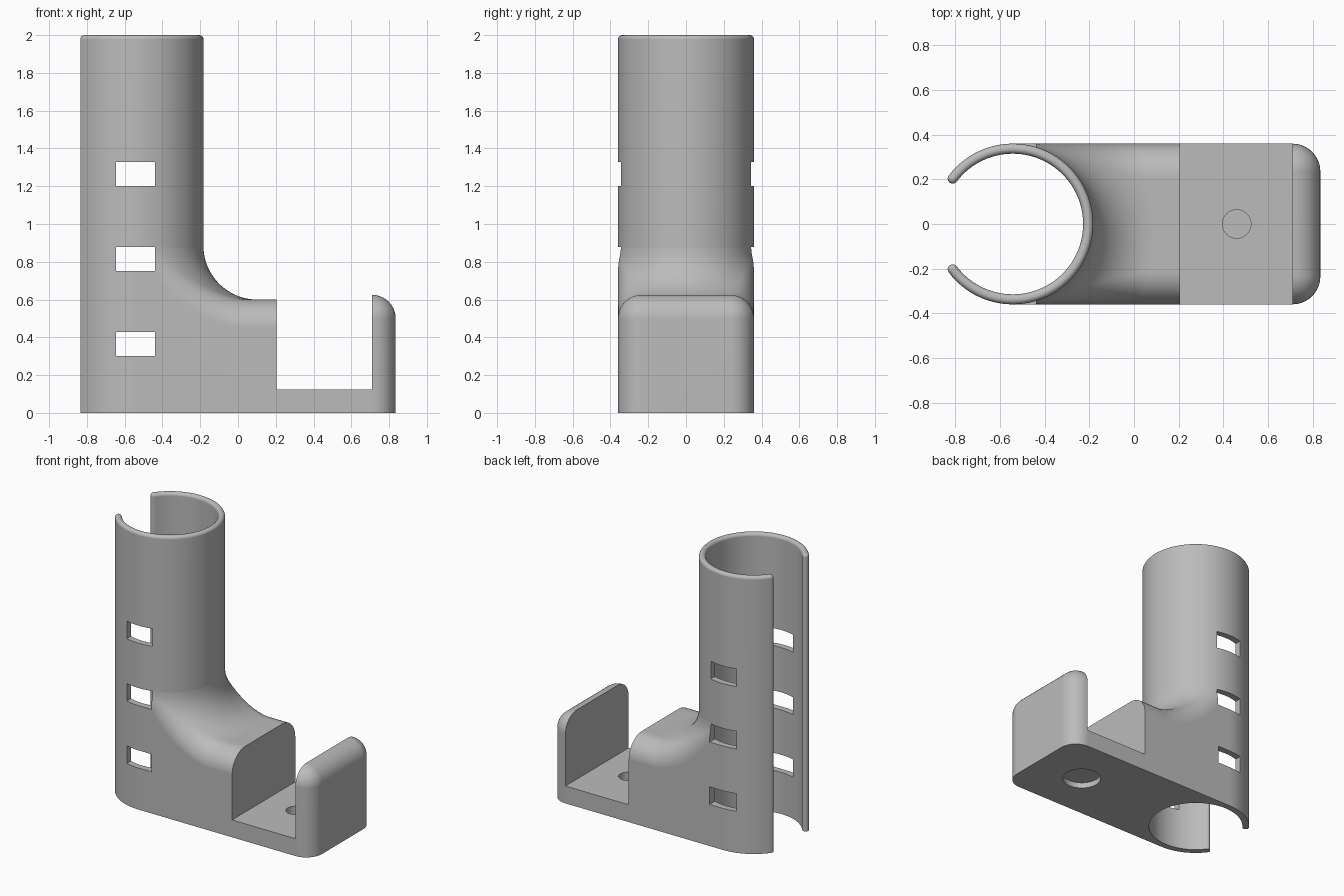
import bpy, bmesh
from math import sin, cos, pi, hypot, radians, sqrt

default = bpy.data.objects.get("Cube")
if default:
    bpy.data.objects.remove(default, do_unlink=True)

grey = bpy.data.materials.new("matte_grey")
grey.use_nodes = True
COLOUR = (0.5, 0.5, 0.5, 1)
grey.diffuse_color = COLOUR
bsdf = grey.node_tree.nodes["Principled BSDF"]
bsdf.inputs["Base Color"].default_value = COLOUR
bsdf.inputs["Roughness"].default_value = 0.7

TX = -0.543            # tube axis
R, WALL = 0.36, 0.045  # tube outer radius and wall thickness
HALF = 0.36            # half width of the body
BLOCK_TOP, BLOCK_END = 0.6, 0.205
BLEND = 0.285          # concave blend between tube and block
EDGE = 0.15            # rounding of the block's upper edges
TRAY_TOP, LIP_IN, LIP_OUT, LIP_TOP = 0.125, 0.71, 0.835, 0.625


def make(name, bm):
    bmesh.ops.recalc_face_normals(bm, faces=bm.faces)
    mesh = bpy.data.meshes.new(name)
    bm.to_mesh(mesh)
    bm.free()
    mesh.materials.append(grey)
    obj = bpy.data.objects.new(name, mesh)
    bpy.context.collection.objects.link(obj)
    return obj


def activate(obj):
    bpy.ops.object.select_all(action='DESELECT')
    obj.select_set(True)
    bpy.context.view_layer.objects.active = obj


def cut(obj, cutter):
    activate(obj)
    mod = obj.modifiers.new("cut", 'BOOLEAN')
    mod.operation, mod.solver, mod.object = 'DIFFERENCE', 'EXACT', cutter
    bpy.ops.object.modifier_apply(modifier=mod.name)


def finish(obj):
    activate(obj)
    bpy.ops.object.shade_smooth_by_angle(angle=radians(30))
    mod = obj.modifiers.new("normals", 'WEIGHTED_NORMAL')
    mod.keep_sharp = True


def add_box(bm, x0, x1, y0, y1, z0, z1):
    verts = bmesh.ops.create_cube(bm, size=1)["verts"]
    for v in verts:
        v.co = ((x0 + x1) / 2 + v.co.x * (x1 - x0),
                (y0 + y1) / 2 + v.co.y * (y1 - y0),
                (z0 + z1) / 2 + v.co.z * (z1 - z0))


def add_cylinder(bm, x, radius, z0, z1):
    verts = bmesh.ops.create_cone(bm, cap_ends=True, segments=48, radius1=radius,
                                  radius2=radius, depth=z1 - z0)["verts"]
    bmesh.ops.translate(bm, verts=verts, vec=(x, 0, (z0 + z1) / 2))


# Split tube: a C-shaped section with round ends, lofted up to a rounded rim
def c_section(h):
    mid, end = R - WALL / 2, radians(143)
    n, caps = 80, 8
    pts = []
    for side in (1, -1):
        for i in range(n + 1):
            a = side * end * (2 * i / n - 1)
            pts.append((TX + (mid + side * h) * cos(a), (mid + side * h) * sin(a)))
        a = side * end
        for i in range(1, caps):
            b = a + (0 if side > 0 else pi) + pi * i / caps
            pts.append((TX + mid * cos(a) + h * cos(b), mid * sin(a) + h * sin(b)))
    return pts


bm = bmesh.new()
h = WALL / 2
levels = [(0, h)] + [(2 - h + h * sin(radians(a)), h * cos(radians(a)))
                     for a in (0, 17, 34, 51, 68, 85)]
rings = [[bm.verts.new((x, y, z)) for x, y in c_section(w)] for z, w in levels]
for low, high in zip(rings, rings[1:]):
    for i in range(len(low)):
        bm.faces.new((low[i - 1], low[i], high[i], high[i - 1]))
bm.faces.new(rings[0])
bm.faces.new(rings[-1])
tube = make("split_tube", bm)


# Block: top surface blends into the tube, with rounded long edges
def inside(x, y, z):
    r = max(hypot(x - TX, y), 0.001)
    reach = max(R + BLEND - r, 0)
    rise = BLOCK_TOP + BLEND - z
    dist = max(hypot(reach, rise), 0.001)
    s = dist - BLEND
    if s < 0:
        return False
    c = min(reach / dist * abs(y) / r, 0.9999)
    p, q = EDGE - (HALF - abs(y)), EDGE - s
    if p > c * q and q > c * p:
        return (p * p + q * q - 2 * c * p * q) / (1 - c * c) <= EDGE ** 2
    return True


def top_height(x, y):
    low, high = 0.2, BLOCK_TOP + BLEND
    for _ in range(30):
        z = (low + high) / 2
        if inside(x, y, z):
            low = z
        else:
            high = z
    return low


bm = bmesh.new()
ROWS, COLS = 48, 48
top, bottom = [], []
for j in range(ROWS + 1):
    y = HALF * sin(pi / 2 * (2 * j / ROWS - 1))
    start = TX + sqrt(max((R - 0.002) ** 2 - y * y, 0))
    xs = [start + (BLOCK_END - start) * (i / COLS) ** 1.5 for i in range(COLS + 1)]
    ys = max(-HALF + 1e-5, min(HALF - 1e-5, y))
    top.append([bm.verts.new((x, y, top_height(x, ys))) for x in xs])
    bottom.append([bm.verts.new((x, y, 0)) for x in xs])
for grid in (top, bottom):
    for a, b in zip(grid, grid[1:]):
        for i in range(COLS):
            bm.faces.new((a[i], a[i + 1], b[i + 1], b[i]))
for j in (0, ROWS):
    for i in range(COLS):
        bm.faces.new((top[j][i], top[j][i + 1], bottom[j][i + 1], bottom[j][i]))
for i in (0, COLS):
    for j in range(ROWS):
        bm.faces.new((top[j][i], top[j + 1][i], bottom[j + 1][i], bottom[j][i]))
block = make("blended_block", bm)

# Three pairs of strap windows through tube and block
bm = bmesh.new()
for z in (0.3, 0.75, 1.2):
    add_box(bm, -0.645, -0.44, -0.6, 0.6, z, z + 0.127)
windows = make("window_cutter", bm)
cut(tube, windows)
cut(block, windows)

# Tray floor with a screw hole above and a wider pocket below
bm = bmesh.new()
add_box(bm, BLOCK_END, LIP_IN, -HALF, HALF, 0, TRAY_TOP)
tray = make("tray_floor", bm)
bm = bmesh.new()
add_cylinder(bm, 0.46, 0.064, 0.06, 0.3)
add_cylinder(bm, 0.46, 0.128, -0.1, 0.04)
holes = make("hole_cutter", bm)
cut(tray, holes)
for helper in (windows, holes):
    bpy.data.objects.remove(helper, do_unlink=True)

# End lip: hull of ball-rounded corners standing on a rounded plan
bm = bmesh.new()
rad, steps = LIP_OUT - LIP_IN, 10
for side in (1, -1):
    for i in range(steps + 1):
        a = pi / 2 * i / steps
        for k in range(-1, steps + 1):
            b = pi / 2 * max(k, 0) / steps
            z = 0 if k < 0 else LIP_TOP - rad + rad * sin(b)
            bm.verts.new((LIP_IN + rad * cos(b) * cos(a),
                          side * (HALF - rad + rad * cos(b) * sin(a)), z))
bmesh.ops.remove_doubles(bm, verts=bm.verts, dist=1e-5)
bmesh.ops.convex_hull(bm, input=bm.verts)
bmesh.ops.dissolve_limit(bm, angle_limit=radians(0.5), verts=bm.verts, edges=bm.edges)
lip = make("end_lip", bm)

for part in (tube, block, tray, lip):
    finish(part)
